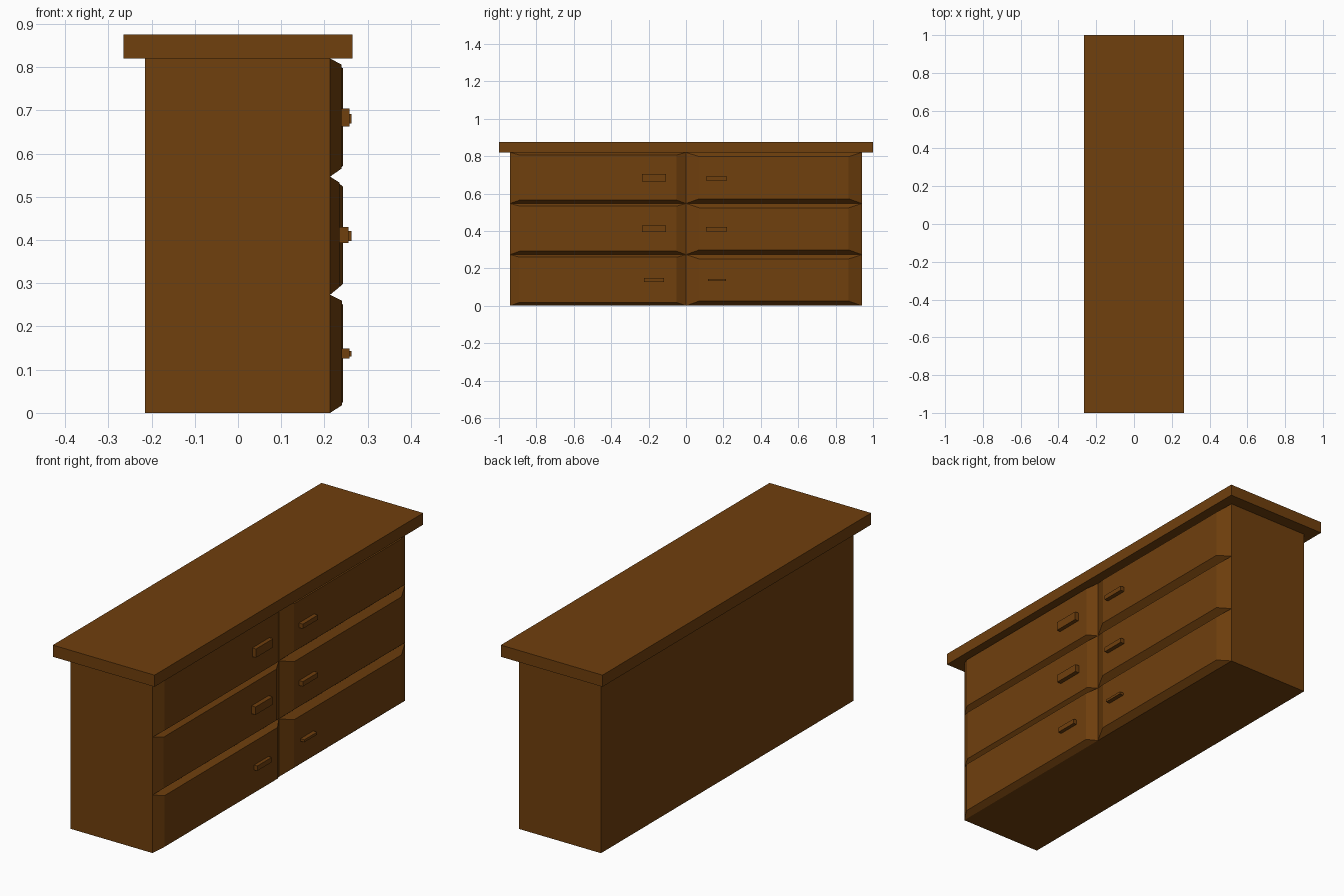
import bpy

if "Cube" in bpy.data.objects:
    bpy.data.objects.remove(bpy.data.objects["Cube"])

wood = bpy.data.materials.new("brown_wood")
wood.diffuse_color = (0.16, 0.05, 0.004, 1)
wood.use_nodes = True
wood.node_tree.nodes["Principled BSDF"].inputs["Base Color"].default_value = wood.diffuse_color


def block(name, x, y, z, inset=(0, 0, 0, 0)):
    """Box between ranges; its +x face is inset by (y low, y high, z low, z high)."""
    a, b, c, d = inset
    verts = [(x[0], y[0], z[0]), (x[0], y[1], z[0]), (x[0], y[1], z[1]), (x[0], y[0], z[1]),
             (x[1], y[0] + a, z[0] + c), (x[1], y[1] - b, z[0] + c),
             (x[1], y[1] - b, z[1] - d), (x[1], y[0] + a, z[1] - d)]
    faces = [(0, 3, 2, 1), (4, 5, 6, 7), (0, 1, 5, 4), (1, 2, 6, 5), (2, 3, 7, 6), (3, 0, 4, 7)]
    mesh = bpy.data.meshes.new(name)
    mesh.from_pydata(verts, [], faces)
    mesh.materials.append(wood)
    obj = bpy.data.objects.new(name, mesh)
    bpy.context.collection.objects.link(obj)
    return obj


# Carcass and overhanging top
block("cabinet_body", (-0.215, 0.213), (-0.94, 0.94), (0, 0.82))
block("table_top", (-0.265, 0.265), (-1, 1), (0.82, 0.875))

# Drawer fronts with bevelled edges, and their handles, from the bottom row up
row = 0.82 / 3
left = [(0.241, 0.258, (-0.225, -0.118), (0.126, 0.149)),
        (0.235, 0.256, (-0.235, -0.107), (0.393, 0.430)),
        (0.239, 0.258, (-0.235, -0.107), (0.663, 0.704))]
right = [(0.243, 0.263, (0.118, 0.214), (0.131, 0.143)),
         (0.243, 0.263, (0.107, 0.220), (0.398, 0.421)),
         (0.243, 0.263, (0.107, 0.220), (0.670, 0.692))]
for side, rows, span, inset in (
        ("left", left, (-0.94, 0), (0.05, 0.05, 0.018, 0.014)),
        ("right", right, (0, 0.94), (0.07, 0.07, 0.025, 0.023))):
    for i, (front, tip, hy, hz) in enumerate(rows):
        z = (i * row, (i + 1) * row)
        block(f"{side}_drawer_{i + 1}", (0.213, front), span, z, inset)
        block(f"{side}_handle_{i + 1}", (front, tip), hy, hz)
